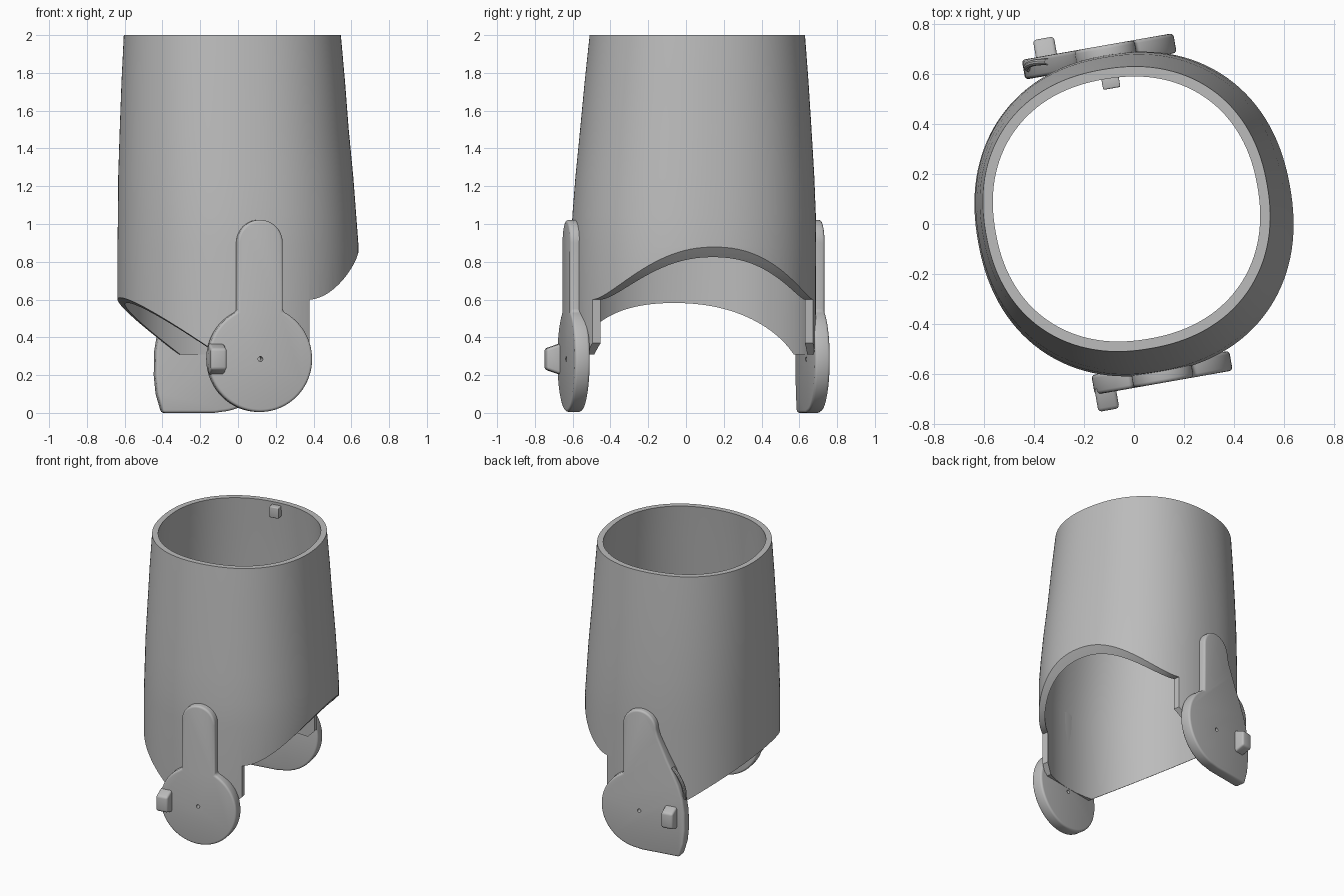
import bpy, bmesh, math
from mathutils import Matrix, Vector

cube = bpy.data.objects.get("Cube")
if cube:
    bpy.data.objects.remove(cube, do_unlink=True)

grey = bpy.data.materials.new("plain_grey")
grey.use_nodes = True
grey.diffuse_color = (0.5, 0.5, 0.5, 1)
grey.node_tree.nodes["Principled BSDF"].inputs["Base Color"].default_value = (0.5, 0.5, 0.5, 1)

# Hinge frame: x across the hinge plates, y along the hinge axis
FRAME = Matrix.Translation((0, 0.04, 0)) @ Matrix.Rotation(math.radians(10), 4, 'Z')
HINGE_Z, DISC_R, ARM_R, ARM_Z = 0.285, 0.28, 0.122, 0.9


def make_object(name, bm):
    bmesh.ops.recalc_face_normals(bm, faces=bm.faces)
    mesh = bpy.data.meshes.new(name)
    bm.to_mesh(mesh)
    bm.free()
    obj = bpy.data.objects.new(name, mesh)
    bpy.context.collection.objects.link(obj)
    obj.data.materials.append(grey)
    obj.matrix_world = FRAME
    return obj


def prism(name, outline, y0, y1):
    """Extrude an (x, z) outline along y."""
    bm = bmesh.new()
    face = bm.faces.new([bm.verts.new((x, y0, z)) for x, z in outline])
    out = bmesh.ops.extrude_face_region(bm, geom=[face])
    verts = [v for v in out["geom"] if isinstance(v, bmesh.types.BMVert)]
    bmesh.ops.translate(bm, verts=verts, vec=(0, y1 - y0, 0))
    return make_object(name, bm)


def finish(obj, cutter=None, bevel=0.0):
    if bevel:
        mod = obj.modifiers.new("bevel", 'BEVEL')
        mod.width, mod.segments, mod.limit_method = bevel, 3, 'ANGLE'
        mod.angle_limit = math.radians(35)
    if cutter:
        mod = obj.modifiers.new("cut", 'BOOLEAN')
        mod.operation, mod.object, mod.solver = 'DIFFERENCE', cutter, 'EXACT'
    bpy.context.view_layer.update()
    bpy.ops.object.select_all(action='DESELECT')
    obj.select_set(True)
    bpy.context.view_layer.objects.active = obj
    bpy.ops.object.convert(target='MESH')
    bpy.ops.object.shade_smooth_by_angle(angle=math.radians(32))
    if cutter:
        bpy.data.objects.remove(cutter, do_unlink=True)


def arc(cx, cz, r, a0, a1, n):
    angles = [math.radians(a0 + (a1 - a0) * i / n) for i in range(n + 1)]
    return [(cx + r * math.cos(a), cz + r * math.sin(a)) for a in angles]


# Tapered sleeve: height, centre x, centre y, half width, half depth
LEVELS = [(0.2, 0, 0.04, 0.638, 0.648), (0.88, 0, 0.04, 0.638, 0.65),
          (1.05, -0.005, 0.043, 0.63, 0.645), (1.25, -0.012, 0.047, 0.622, 0.633),
          (1.5, -0.02, 0.052, 0.606, 0.613), (1.75, -0.025, 0.056, 0.592, 0.593),
          (2.0, -0.03, 0.06, 0.575, 0.57)]
SIDES = 128


def section(bm, level, wall):
    z, cx, cy, a, b = level
    centre = FRAME.inverted() @ Vector((cx, cy, z))
    ring = []
    for i in range(SIDES):
        t = 2 * math.pi * i / SIDES
        c, s = math.cos(t), math.sin(t)
        r = 0.993 / (abs(c) ** 2.2 + abs(s) ** 2.2) ** (1 / 2.2)
        ring.append(bm.verts.new(centre + Vector(((a - wall) * r * c, (b - wall) * r * s, 0))))
    return ring


bm = bmesh.new()
rings = [section(bm, lv, 0) for lv in LEVELS] + [section(bm, lv, 0.04) for lv in reversed(LEVELS)]
for k, low in enumerate(rings):
    high = rings[(k + 1) % len(rings)]
    for i in range(SIDES):
        j = (i + 1) % SIDES
        bm.faces.new((low[i], low[j], high[j], high[i]))
sleeve = make_object("sleeve", bm)

# Sloping lower opening of the sleeve, leaving a tab beside each hinge
opening = [(-1, -0.3), (-1, 0.869), (-0.21, 0.31), (0.22, 0.31), (0.28, 0.37)]
for i in range(25):
    t = 1.3 * i / 24
    opening.append((0.28 + 0.355 * t, 0.6 + 0.28 * t ** 1.8))
opening += [(1.2, 1.1), (1.2, -0.3)]
cutter = prism("opening_cutter", opening, -1, 1)
cutter.hide_render = True
finish(sleeve, cutter)

# Hinge plates: rounded arm running into a disc
meet = math.degrees(math.acos(ARM_R / DISC_R))
arm_top = arc(0, ARM_Z, ARM_R, 0, 180, 24)
front_outline = arm_top + arc(0, HINGE_Z, DISC_R, 180 - meet, 360 + meet, 72)
# The back one flares to one side and has a flat foot
flare = [(-0.135, 0.85), (-0.17, 0.77), (-0.205, 0.69), (-0.245, 0.61), (-0.285, 0.52),
         (-0.315, 0.43), (-0.332, 0.33), (-0.335, 0.2), (-0.325, 0.1), (-0.295, 0.0)]
back_outline = arm_top + flare + [(-0.02, 0.0)] + arc(0, HINGE_Z, DISC_R, 274, 360 + meet, 40)

for side, sign, outline in (("front", -1, front_outline), ("back", 1, back_outline)):
    plate = prism(side + "_hinge_plate", outline, sign * 0.605, sign * 0.685)
    hole = prism(side + "_pin_cutter", arc(0, HINGE_Z, 0.013, 0, 345, 23), sign * 0.5, sign * 0.8)
    hole.hide_render = True
    finish(plate, hole, bevel=0.014)

    # Stop knob with clipped corners
    bm = bmesh.new()
    bmesh.ops.create_cube(bm, size=1)
    for v in bm.verts:
        outer = v.co.y * sign > 0
        v.co = Vector((-0.235 + v.co.x * 0.085,
                       sign * (0.755 if outer else 0.66),
                       HINGE_Z + v.co.z * (0.11 if outer else 0.175)))
    finish(make_object(side + "_stop_knob", bm), bevel=0.014)

# Small wire loop on the flared edge
curve = bpy.data.curves.new("edge_loop", 'CURVE')
curve.dimensions = '3D'
curve.bevel_depth, curve.bevel_resolution = 0.013, 3
spline = curve.splines.new('BEZIER')
path = [(-0.235, 0.66, 0.64), (-0.285, 0.665, 0.58), (-0.32, 0.655, 0.48), (-0.315, 0.645, 0.42)]
spline.bezier_points.add(len(path) - 1)
for point, co in zip(spline.bezier_points, path):
    point.co = co
    point.handle_left_type = point.handle_right_type = 'AUTO'
loop = bpy.data.objects.new("edge_loop", curve)
bpy.context.collection.objects.link(loop)
curve.materials.append(grey)
loop.matrix_world = FRAME
finish(loop)

# Locating key inside the top rim
key = prism("rim_key", [(-0.035, 1.9), (0.035, 1.9), (0.035, 1.98), (-0.035, 1.98)], 0.51, 0.56)
finish(key, bevel=0.006)
